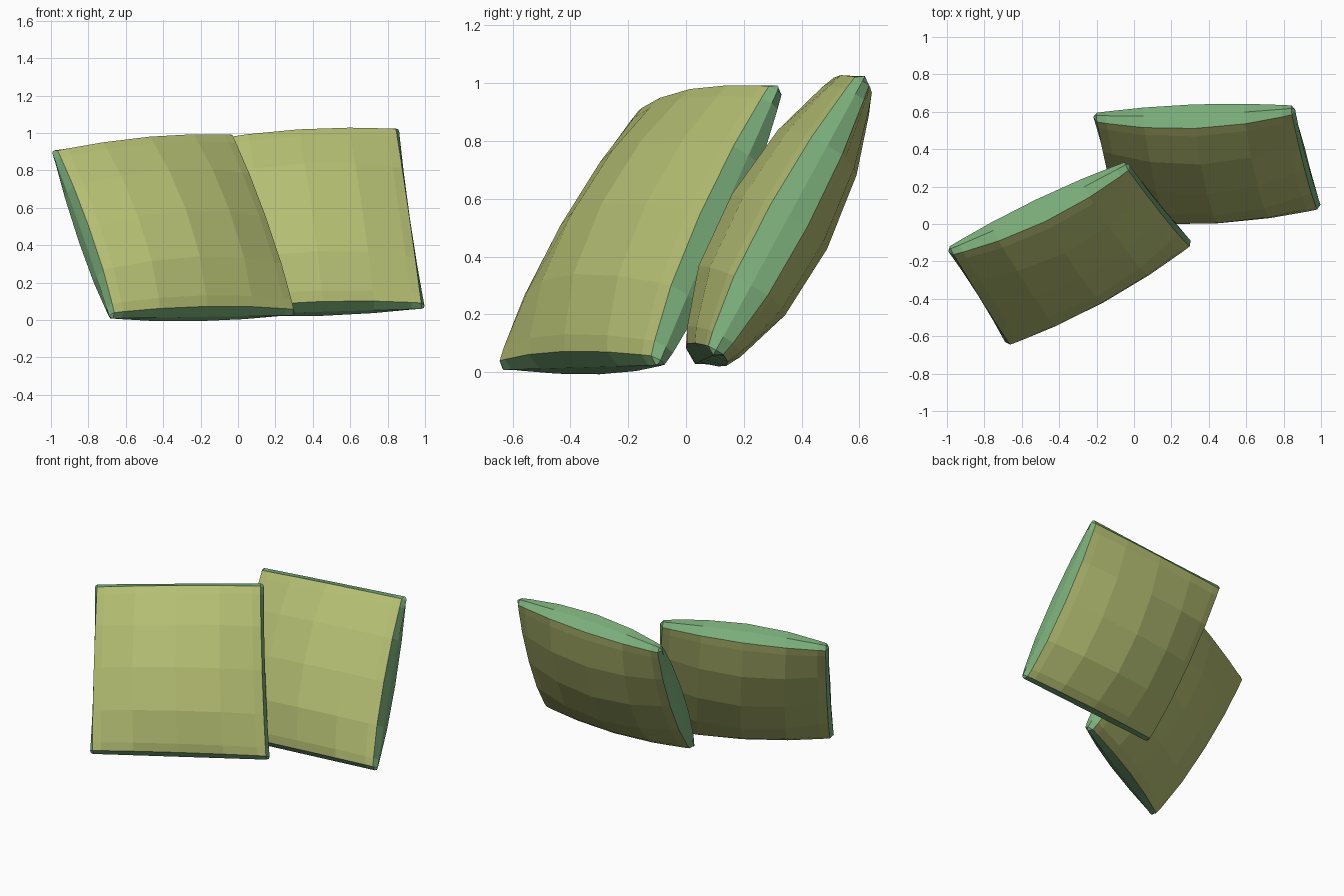
import bpy
from mathutils import Vector

if "Cube" in bpy.data.objects:
    bpy.data.objects.remove(bpy.data.objects["Cube"])


def material(name, rgb):
    m = bpy.data.materials.new(name)
    m.diffuse_color = (*rgb, 1)
    m.use_nodes = True
    m.node_tree.nodes["Principled BSDF"].inputs["Base Color"].default_value = m.diffuse_color
    return m


OLIVE = material("olive_fabric", (0.46, 0.515, 0.17))
GREEN = material("green_edging", (0.20, 0.43, 0.20))

# grid lines across the cushion, -1..1; the outer line is the seam
KNOTS = [-1, -0.965, -0.87, -0.5, 0, 0.5, 0.87, 0.965, 1]
N = len(KNOTS)


def puff(s, t):
    """Half thickness: thin at corners, filling sagging towards the bottom."""
    a = 1 - s * s
    b = 1 - abs(t) ** (2.8 if t < 0 else 1.9)
    return 0.022 + 0.044 * (a + b) + 0.08 * a * b


def cushion(name, tl, tr, br, bl):
    tl, tr, br, bl = map(Vector, (tl, tr, br, bl))
    normal = (tr + br - tl - bl).cross(tl + tr - bl - br).normalized()
    verts, index, faces, mats = [], {}, [], []

    def vert(i, j, side):
        seam = i in (0, N - 1) or j in (0, N - 1)
        key = (i, j, 0 if seam else side)
        if key not in index:
            s, t = KNOTS[i], KNOTS[j]
            thick = 0 if seam else puff(s, t)
            # top seam bows forward a little
            bow = 0.018 * (1 - s * s) * (t + 1) / 2
            # blunt the seam corners and pull the side seams in
            if abs(s) == 1 and abs(t) == 1:
                s, t = s * 0.99, t * 0.99
            elif abs(s) == 1:
                s *= 1 - 0.02 * (1 - t * t)
            u, v = (s + 1) / 2, (t + 1) / 2
            p = bl.lerp(br, u).lerp(tl.lerp(tr, u), v)
            index[key] = len(verts)
            verts.append(p + normal * (side * thick + bow))
        return index[key]

    for side in (1, -1):
        for i in range(N - 1):
            for j in range(N - 1):
                q = [vert(i, j, side), vert(i + 1, j, side),
                     vert(i + 1, j + 1, side), vert(i, j + 1, side)]
                faces.append(q if side > 0 else q[::-1])
                # faces touching the seam form the green edging
                mats.append(int(i in (0, N - 2) or j in (0, N - 2)))

    mesh = bpy.data.meshes.new(name)
    mesh.from_pydata(verts, [], faces)
    mesh.materials.append(OLIVE)
    mesh.materials.append(GREEN)
    for poly, m in zip(mesh.polygons, mats):
        poly.material_index = m
    mesh.update()
    ob = bpy.data.objects.new(name, mesh)
    bpy.context.collection.objects.link(ob)
    return ob


# two square cushions leaning backwards
cushion("front_cushion", (-0.998, -0.14, 0.905), (-0.03, 0.325, 0.993),
        (0.31, -0.095, 0.025), (-0.685, -0.64, 0.008))
cushion("back_cushion", (-0.22, 0.58, 0.955), (0.86, 0.62, 1.025),
        (1.0, 0.095, 0.06), (-0.09, 0.03, 0.028))
